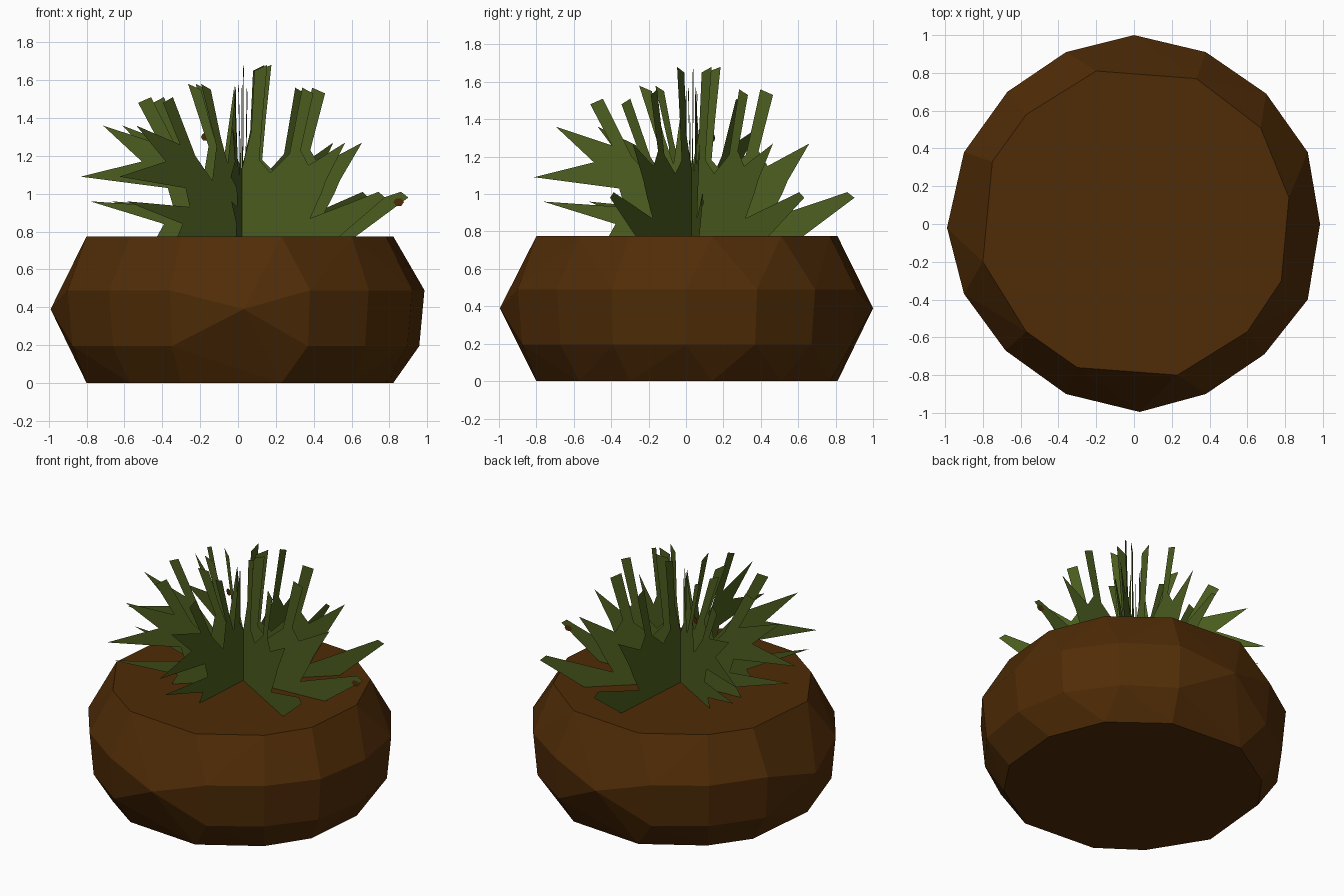
import bpy, bmesh, math
from mathutils import Vector
from mathutils.geometry import tessellate_polygon

if "Cube" in bpy.data.objects:
    bpy.data.objects.remove(bpy.data.objects["Cube"])


def material(name, rgb):
    m = bpy.data.materials.new(name)
    m.diffuse_color = (*rgb, 1)
    m.use_nodes = True
    m.node_tree.nodes["Principled BSDF"].inputs["Base Color"].default_value = m.diffuse_color
    return m


brown = material("pot brown", (0.080, 0.025, 0.002))
green = material("leaf green", (0.074, 0.114, 0.014))


def finish(name, bm, mat):
    me = bpy.data.meshes.new(name)
    bm.to_mesh(me)
    bm.free()
    me.materials.append(mat)
    ob = bpy.data.objects.new(name, me)
    bpy.context.collection.objects.link(ob)
    return ob


# Faceted pot: hull of a flat rim, flat base and an irregular bulging belt
rim = [(-.20, .81), (.33, .77), (.67, .51), (.82, .14), (.78, -.30), (.60, -.57),
       (.23, -.80), (-.30, -.76), (-.57, -.57), (-.80, -.20), (-.75, .33), (-.57, .58)]
belt = [(.985, 0), (.92, .38), (.70, .69), (.38, .91), (0, 1), (-.36, .91),
        (-.67, .70), (-.90, .38), (-.99, -.02), (-.90, -.37), (-.68, -.67),
        (-.36, -.90), (.03, -.995), (.38, -.90), (.69, -.69), (.92, -.40)]
points = [(x, y, z) for x, y in rim for z in (0, 0.775)]
for i, (x, y) in enumerate(belt):
    if i in (4, 8, 12):
        points.append((x, y, 0.39))
    else:
        points += [(x, y, 0.49), (x * .972, y * .972, 0.195)]
bm = bmesh.new()
for p in points:
    bm.verts.new(p)
bmesh.ops.convex_hull(bm, input=bm.verts[:])
loose = [v for v in bm.verts if not v.link_faces]
bmesh.ops.delete(bm, geom=loose, context='VERTS')
bmesh.ops.dissolve_limit(bm, angle_limit=math.radians(1), verts=bm.verts[:], edges=bm.edges[:])
bmesh.ops.recalc_face_normals(bm, faces=bm.faces[:])
finish("pot", bm, brown)

# Flat spiky leaf cards crossing at the centre (radius, height)
right_half = [(0, .77), (.61, .77), (.90, .98), (.86, 1.01), (.43, .87), (.50, 1.00),
              (.53, 1.07), (.65, 1.27), (.42, 1.15), (.37, 1.23), (.45, 1.53),
              (.38, 1.56), (.30, 1.21), (.18, 1.11), (.11, 1.18), (.13, 1.40),
              (.16, 1.68), (.08, 1.65), (.06, 1.33), (0, 1.13)]
left_half = [(0, .77), (0, 1.13), (-.04, 1.20), (-.04, 1.57), (-.10, 1.16),
             (-.15, 1.30), (-.22, 1.55), (-.29, 1.58), (-.18, 1.25), (-.21, 1.07),
             (-.33, 1.20), (-.49, 1.51), (-.56, 1.48), (-.44, 1.26), (-.75, 1.36),
             (-.54, 1.17), (-.87, 1.09), (-.40, 1.03), (-.37, .93), (-.82, .96),
             (-.42, .84), (-.46, .77)]
CENTRE = Vector((0.02, 0.03, 0))


def on_card(angle, size, u, z, off=0.0):
    a = math.radians(angle)
    return CENTRE + Vector((u * size * math.cos(a) - off * math.sin(a),
                            u * size * math.sin(a) + off * math.cos(a), z))


for n, (angle, size) in enumerate([(86, .97), (42, 1.0), (4, .98), (-30, .97)], 1):
    bm = bmesh.new()
    for half in (right_half, left_half):
        flat = [Vector((u, z, 0)) for u, z in half]
        verts = [bm.verts.new(on_card(angle, size, u, z)) for u, z in half]
        for tri in tessellate_polygon([flat]):
            bm.faces.new([verts[i] for i in tri])
    bmesh.ops.remove_doubles(bm, verts=bm.verts[:], dist=1e-4)
    bmesh.ops.recalc_face_normals(bm, faces=bm.faces[:])
    bmesh.ops.dissolve_limit(bm, angle_limit=.01, verts=bm.verts[:], edges=bm.edges[:])
    finish("leaf_card_%d" % n, bm, green)

# Small brown flecks on two leaves
for n, (angle, u, z) in enumerate([(-30, -.22, 1.30), (4, .83, .955)], 1):
    bm = bmesh.new()
    for off in (-.003, .003):
        bm.faces.new([bm.verts.new(on_card(angle, 1, u + .028 * math.cos(k * math.pi / 3),
                                           z + .022 * math.sin(k * math.pi / 3), off))
                      for k in range(6)])
    finish("leaf_fleck_%d" % n, bm, brown)
